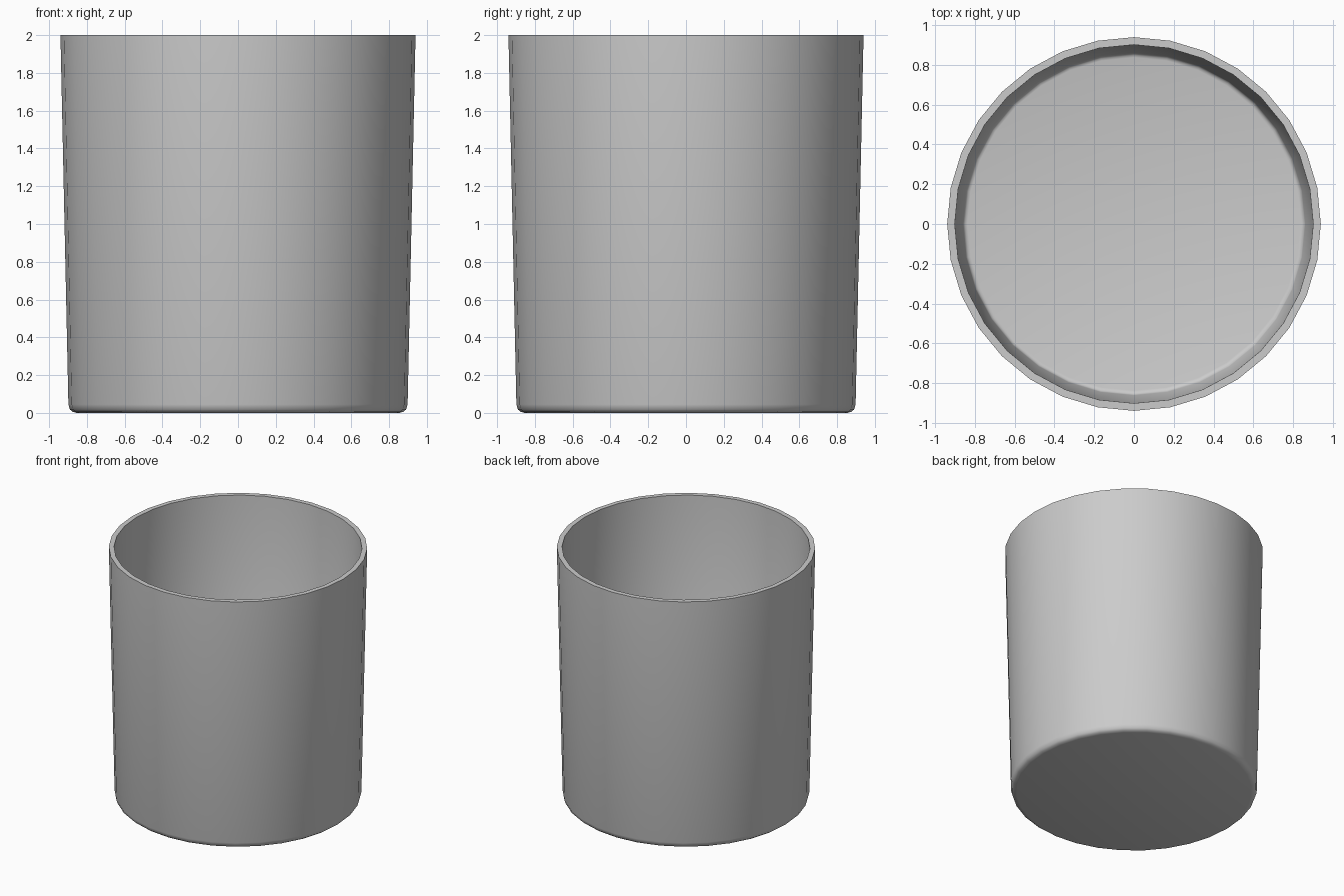
import bpy, bmesh
from math import cos, sin, pi

if "Cube" in bpy.data.objects:
    bpy.data.objects.remove(bpy.data.objects["Cube"])

SIDES = 32

# Cup cross-section (radius, height): outer base edge, rim, inner wall, floor edge
profile = [(0.855, 0.0), (0.876, 0.006), (0.89, 0.018), (0.898, 0.045),
           (0.94, 2.0), (0.902, 2.0),
           (0.862, 0.058), (0.857, 0.047), (0.849, 0.040), (0.838, 0.037)]

bm = bmesh.new()
rings = [[bm.verts.new((r * cos(2 * pi * i / SIDES), r * sin(2 * pi * i / SIDES), z))
          for i in range(SIDES)] for r, z in profile]

# Walls between rings
for a, b in zip(rings, rings[1:]):
    for i in range(SIDES):
        j = (i + 1) % SIDES
        bm.faces.new((a[i], a[j], b[j], b[i]))

# Underside and inner floor
bm.faces.new(rings[0][::-1])
bm.faces.new(rings[-1])
bmesh.ops.recalc_face_normals(bm, faces=bm.faces)

mesh = bpy.data.meshes.new("cup")
bm.to_mesh(mesh)
bm.free()
cup = bpy.data.objects.new("cup", mesh)
bpy.context.collection.objects.link(cup)

# Smooth walls with a sharp rim
bpy.context.view_layer.objects.active = cup
cup.select_set(True)
bpy.ops.object.shade_smooth_by_angle(angle=pi / 5)
